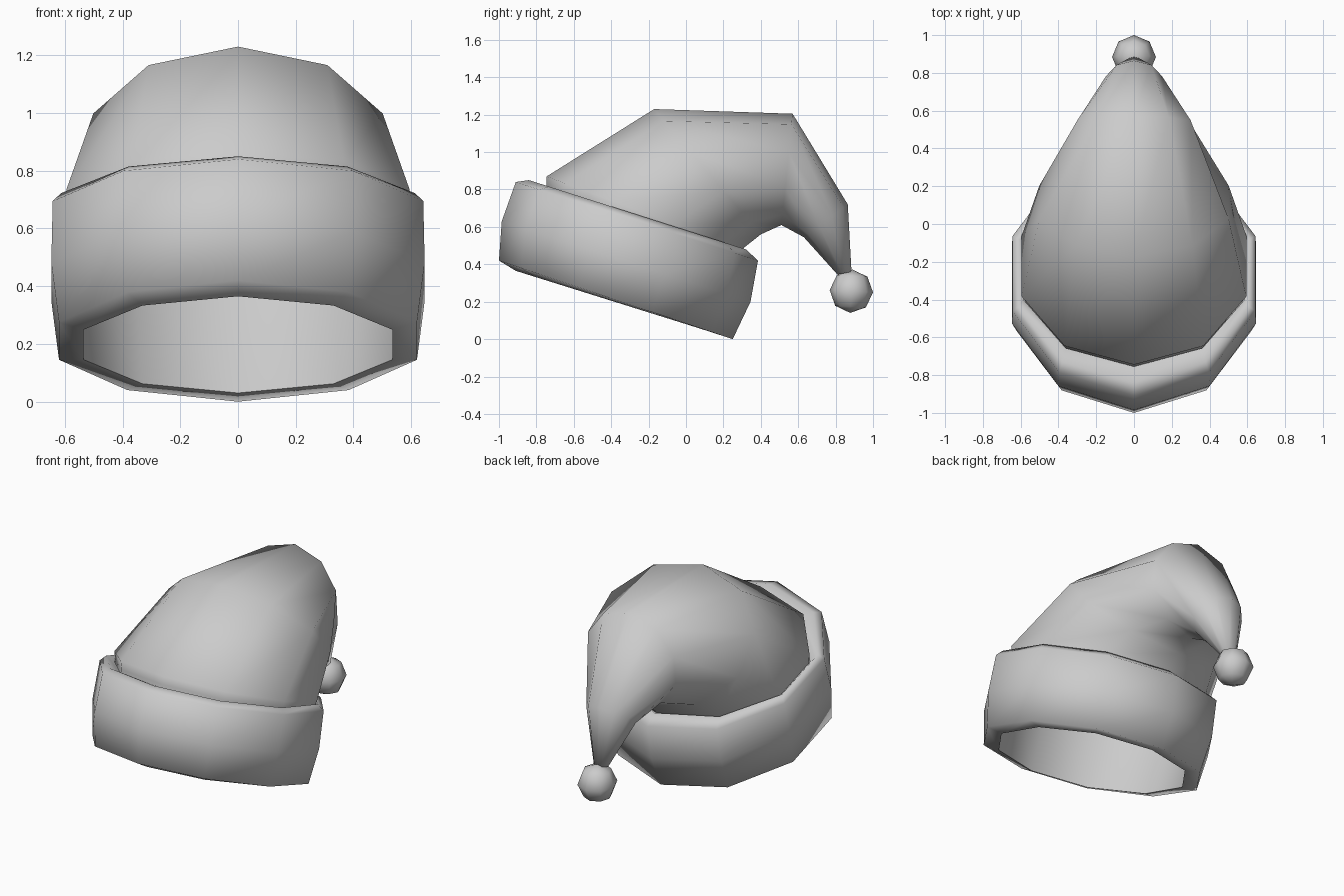
import bpy, bmesh, math
from mathutils import Vector

if "Cube" in bpy.data.objects:
    bpy.data.objects.remove(bpy.data.objects["Cube"])

SIDES = 10


def loft(name, rings, cap_end=False):
    """Skin oval rings, each given by front (y, z), back (y, z) and half-width in x."""
    bm = bmesh.new()
    loops = []
    for (fy, fz), (by, bz), rx in rings:
        front, back = Vector((0, fy, fz)), Vector((0, by, bz))
        centre, half = (front + back) / 2, (front - back) / 2
        loop = []
        for i in range(SIDES):
            t = 2 * math.pi * i / SIDES
            p = centre + half * math.cos(t)
            p.x = rx * math.sin(t)
            loop.append(bm.verts.new(p))
        loops.append(loop)
    for low, high in zip(loops, loops[1:]):
        for i in range(SIDES):
            j = (i + 1) % SIDES
            bm.faces.new((low[i], low[j], high[j], high[i]))
    if cap_end:
        bm.faces.new(loops[-1])
    mesh = bpy.data.meshes.new(name)
    bm.to_mesh(mesh)
    bm.free()
    for poly in mesh.polygons:
        poly.use_smooth = True
    obj = bpy.data.objects.new(name, mesh)
    bpy.context.collection.objects.link(obj)
    return obj


# Thick tilted band, from inner bottom lip round the outside to the inner top lip
loft("brim", [
    ((-0.91, 0.365), (0.16, 0.03), 0.563),
    ((-1.00, 0.42), (0.25, 0.00), 0.652),
    ((-0.985, 0.63), (0.345, 0.20), 0.68),
    ((-0.91, 0.84), (0.385, 0.42), 0.675),
    ((-0.84, 0.85), (0.32, 0.48), 0.645),
    ((-0.755, 0.80), (0.27, 0.46), 0.615),
])

# Drooping cone, starting inside the band and folding over to the back
loft("hat_cone", [
    ((-0.91, 0.365), (0.16, 0.03), 0.563),
    ((-0.745, 0.82), (0.27, 0.42), 0.61),
    ((-0.745, 0.87), (0.299, 0.48), 0.625),
    ((-0.17, 1.23), (0.40, 0.56), 0.527),
    ((0.57, 1.205), (0.51, 0.61), 0.315),
    ((0.865, 0.72), (0.63, 0.545), 0.155),
    ((0.885, 0.36), (0.81, 0.345), 0.045),
], cap_end=True)

# Bobble at the tip
bpy.ops.mesh.primitive_uv_sphere_add(segments=8, ring_count=4, radius=0.116,
                                     location=(0, 0.884, 0.256),
                                     rotation=(math.radians(-3), 0, 0))
bobble = bpy.context.object
bobble.name = "bobble"
for poly in bobble.data.polygons:
    poly.use_smooth = True
